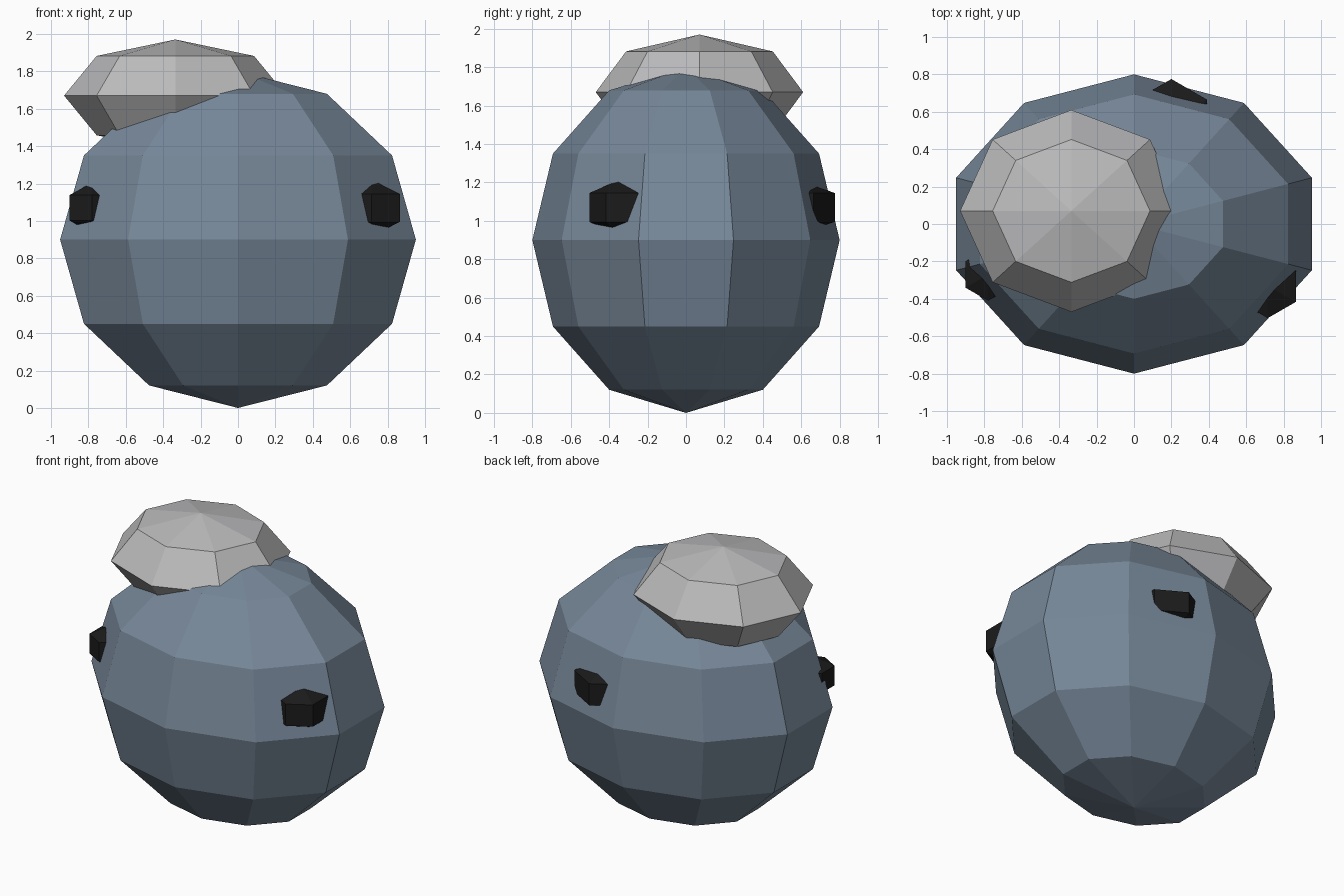
import bpy

cube = bpy.data.objects.get("Cube")
if cube:
    bpy.data.objects.remove(cube, do_unlink=True)


def material(name, rgb):
    mat = bpy.data.materials.new(name)
    mat.use_nodes = True
    colour = (*rgb, 1.0)
    mat.diffuse_color = colour
    mat.node_tree.nodes["Principled BSDF"].inputs["Base Color"].default_value = colour
    return mat


def faceted_ball(name, centre, radii, segments, rings, mat):
    """Flat-shaded low-poly ellipsoid."""
    bpy.ops.mesh.primitive_uv_sphere_add(segments=segments, ring_count=rings, radius=1, location=centre)
    obj = bpy.context.object
    obj.name = name
    obj.scale = radii
    bpy.ops.object.transform_apply(location=False, rotation=False, scale=True)
    bpy.ops.object.shade_flat()
    obj.data.materials.append(mat)
    return obj


slate = material("slate blue", (0.184, 0.246, 0.319))
pale = material("pale grey", (0.5, 0.5, 0.51))
black = material("charcoal black", (0.011, 0.011, 0.011))

# Large boulder and the paler cap sunk into its top
faceted_ball("boulder", (0, 0, 0.9), (1, 0.8, 0.9), 10, 6, slate)
faceted_ball("pale_cap", (-0.335, 0.07, 1.67), (0.595, 0.54, 0.3), 8, 4, pale)

# Dark lumps half buried around the boulder: centre, width radius, height radius
lumps = {
    "left_lump": ((0.715, -0.33, 1.07), 0.2, 0.15),
    "right_lump": ((-0.78, -0.27, 1.07), 0.162, 0.135),
    "back_lump": ((0.2, 0.555, 1.07), 0.254, 0.15),
}
for name, (centre, width, height) in lumps.items():
    faceted_ball(name, centre, (width, width, height), 6, 3, black)
